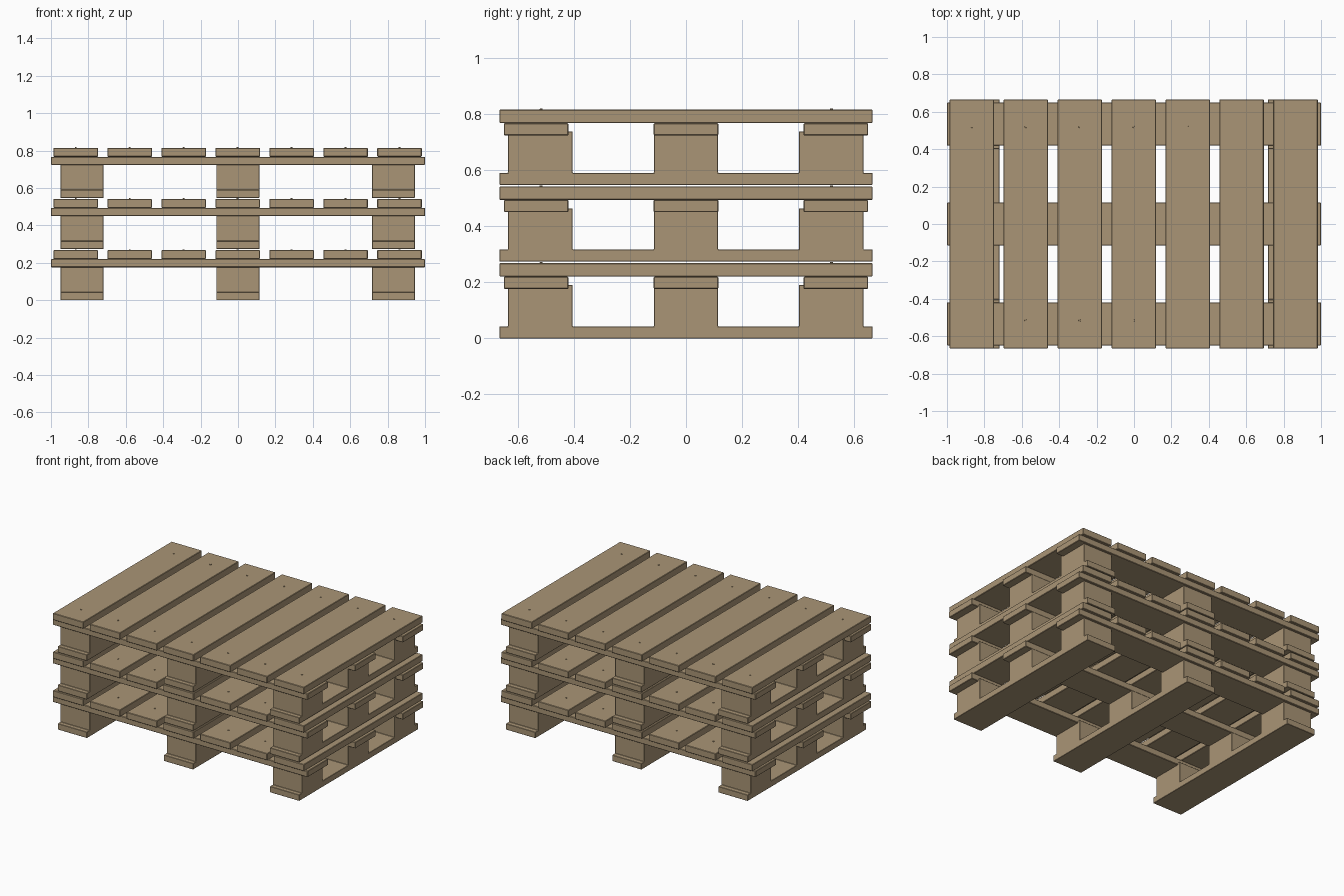
import bpy, bmesh
from mathutils import Matrix

if "Cube" in bpy.data.objects:
    bpy.data.objects.remove(bpy.data.objects["Cube"])

wood = bpy.data.materials.new("wood")
wood.diffuse_color = (0.40, 0.30, 0.18, 1)
wood.use_nodes = True
wood.node_tree.nodes["Principled BSDF"].inputs["Base Color"].default_value = wood.diffuse_color


def finish(bm, name, bevel=0.0):
    bmesh.ops.recalc_face_normals(bm, faces=bm.faces)
    me = bpy.data.meshes.new(name)
    bm.to_mesh(me)
    bm.free()
    me.materials.append(wood)
    ob = bpy.data.objects.new(name, me)
    bpy.context.collection.objects.link(ob)
    if bevel:
        mod = ob.modifiers.new("worn_edges", 'BEVEL')
        mod.width = bevel
        mod.segments = 1
    return ob


def plank(name, x0, x1, y0, y1, z0, z1):
    bm = bmesh.new()
    mat = Matrix.Translation(((x0 + x1) / 2, (y0 + y1) / 2, (z0 + z1) / 2))
    mat = mat @ Matrix.Diagonal((x1 - x0, y1 - y0, z1 - z0, 1))
    bmesh.ops.create_cube(bm, size=1, matrix=mat)
    return finish(bm, name, 0.003)


def skid(name, x, z):
    # Bottom runner with its three blocks, as one side profile pulled along x
    pts = [(-0.665, 0), (0.665, 0), (0.665, 0.043)]
    for a, b in ((0.632, 0.402), (0.114, -0.114), (-0.404, -0.634)):
        pts += [(a, 0.043), (a, 0.19), (b, 0.19), (b, 0.043)]
    pts.append((-0.665, 0.043))
    bm = bmesh.new()
    face = bm.faces.new([bm.verts.new((x - 0.115, y, z + h)) for y, h in pts])
    ext = bmesh.ops.extrude_face_region(bm, geom=[face])
    moved = [v for v in ext["geom"] if isinstance(v, bmesh.types.BMVert)]
    bmesh.ops.translate(bm, verts=moved, vec=(0.23, 0, 0))
    return finish(bm, name, 0.002)


def nails(name, x, z):
    # Two nail heads per deck board
    bm = bmesh.new()
    for y in (-0.516, 0.519):
        bmesh.ops.create_cone(bm, cap_ends=True, segments=10, radius1=0.006,
                              radius2=0.005, depth=0.01,
                              matrix=Matrix.Translation((x, y, z)))
    return finish(bm, name)


# Three stacked pallets
for level in range(3):
    z = level * 0.2735
    tag = f"_{level + 1}"
    for i, x in enumerate((-0.834, -0.001, 0.831)):
        skid(f"skid{tag}_{i + 1}", x, z)
    # Cross stringers
    for i, y in enumerate((-0.534, 0, 0.534)):
        plank(f"stringer{tag}_{i + 1}", -1, 1, y - 0.115, y + 0.115,
              z + 0.176, z + 0.22)
    # Deck boards
    for i in range(7):
        x = -0.002 + (i - 3) * 0.2885
        plank(f"deck_board{tag}_{i + 1}", x - 0.119, x + 0.119,
              -0.665, 0.665, z + 0.22, z + 0.268)
        nails(f"nail_heads{tag}_{i + 1}", x, z + 0.267)
